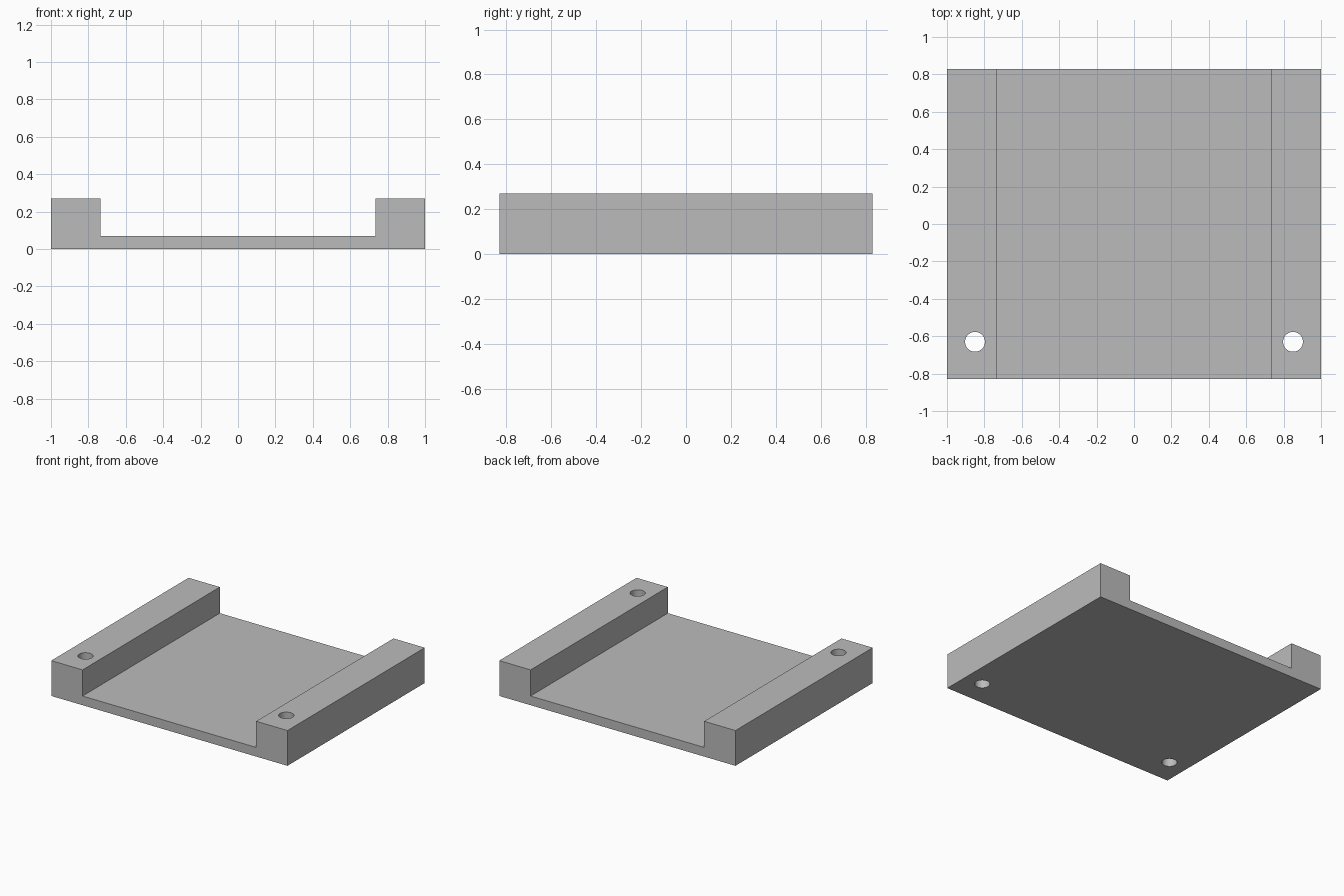
import bpy
import bmesh

cube = bpy.data.objects.get("Cube")
if cube:
    bpy.data.objects.remove(cube, do_unlink=True)

HALF_W, HALF_D = 1.0, 0.83
INNER, FLOOR, HEIGHT = 0.735, 0.07, 0.27
HOLE_X, HOLE_Y, HOLE_R = 0.85, -0.63, 0.053

grey = bpy.data.materials.new("plain grey")
grey.use_nodes = True
colour = (0.5, 0.5, 0.5, 1)
grey.diffuse_color = colour
grey.node_tree.nodes["Principled BSDF"].inputs["Base Color"].default_value = colour

# Channel tray: U-shaped profile extruded from front to back
half = [(HALF_W, 0), (HALF_W, HEIGHT), (INNER, HEIGHT), (INNER, FLOOR)]
profile = half + [(-x, z) for x, z in reversed(half)]
bm = bmesh.new()
face = bm.faces.new([bm.verts.new((x, -HALF_D, z)) for x, z in profile])
side = bmesh.ops.extrude_face_region(bm, geom=[face])
verts = [v for v in side["geom"] if isinstance(v, bmesh.types.BMVert)]
bmesh.ops.translate(bm, verts=verts, vec=(0, 2 * HALF_D, 0))
bmesh.ops.recalc_face_normals(bm, faces=bm.faces)
mesh = bpy.data.meshes.new("channel_tray")
bm.to_mesh(mesh)
bm.free()
tray = bpy.data.objects.new("channel_tray", mesh)
bpy.context.collection.objects.link(tray)
mesh.materials.append(grey)

# Round screw holes through both rails near the front
for name, sign in (("left", 1), ("right", -1)):
    bpy.ops.mesh.primitive_cylinder_add(
        vertices=48, radius=HOLE_R, depth=1, location=(sign * HOLE_X, HOLE_Y, HEIGHT / 2))
    cutter = bpy.context.object
    cutter.name = name + "_hole_cutter"
    cutter.data.materials.append(grey)
    cutter.hide_render = True
    bpy.context.view_layer.objects.active = tray
    cut = tray.modifiers.new(name + "_hole", "BOOLEAN")
    cut.operation = "DIFFERENCE"
    cut.solver = "EXACT"
    cut.object = cutter
    bpy.ops.object.modifier_apply(modifier=cut.name)
    bpy.data.objects.remove(cutter, do_unlink=True)

# Smooth hole walls, crisp edges elsewhere
bpy.ops.object.select_all(action="DESELECT")
tray.select_set(True)
bpy.context.view_layer.objects.active = tray
bpy.ops.object.shade_smooth_by_angle()
